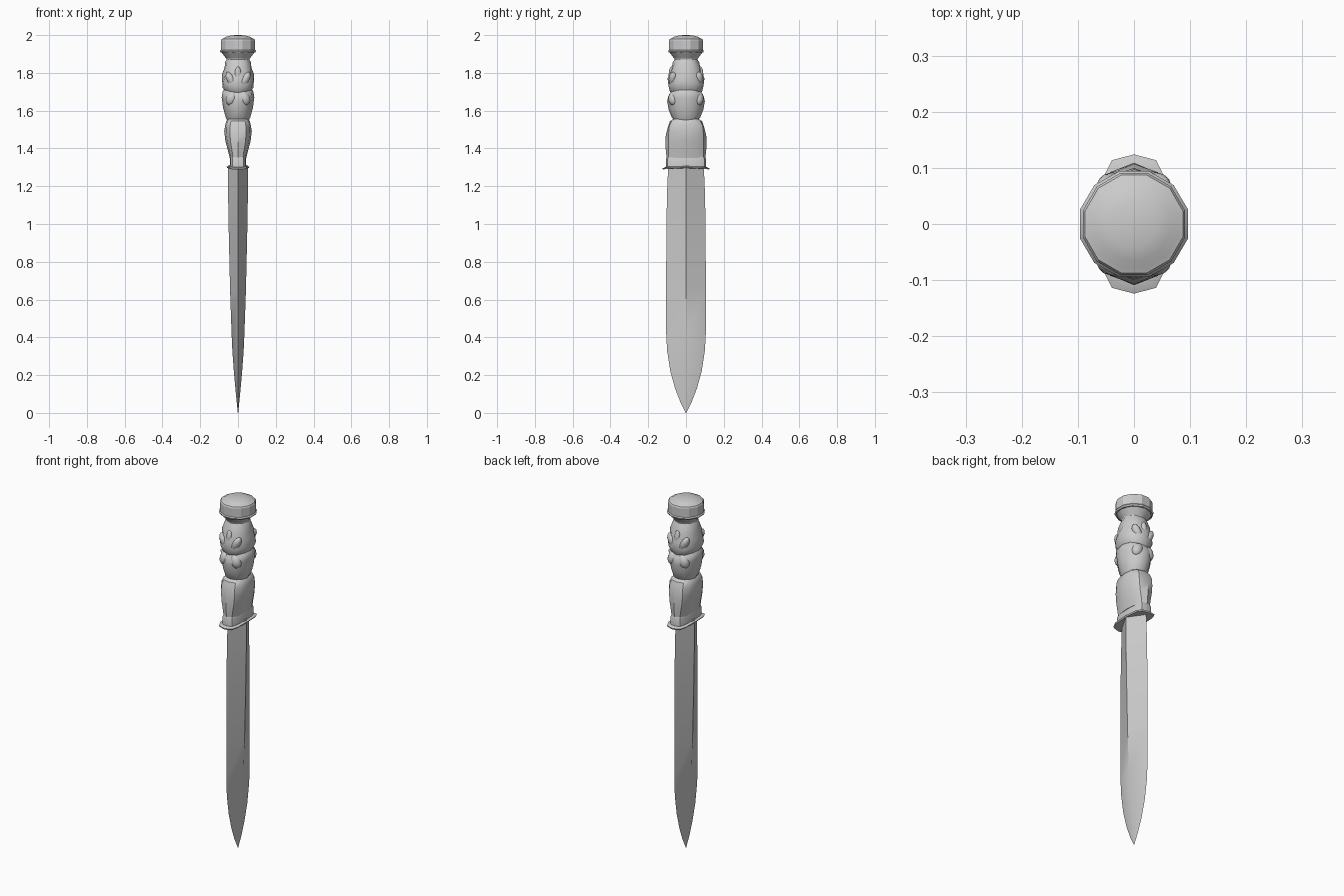
import bpy, bmesh, math

cube = bpy.data.objects.get("Cube")
if cube:
    bpy.data.objects.remove(cube)

steel = bpy.data.materials.new("grey steel")
steel.use_nodes = True
steel.diffuse_color = (0.6, 0.6, 0.6, 1)
steel.node_tree.nodes["Principled BSDF"].inputs["Base Color"].default_value = (0.6, 0.6, 0.6, 1)


def loft(name, rings, sides, square=1.0, angle=35, turn=0.0):
    """Skin rings of (z, half x, half y, ripple, dip at front and back)."""
    bm = bmesh.new()
    loops = []
    for ring in rings:
        z, rx, ry, ripple, dip = (tuple(ring) + (0, 0))[:5]
        loop = []
        for i in range(sides):
            a = math.tau * i / sides + turn
            c, s = math.cos(a), math.sin(a)
            grow = 1 + ripple * math.cos(4 * a)
            x = math.copysign(abs(c) ** square, c) * rx * grow
            y = math.copysign(abs(s) ** square, s) * ry * grow
            loop.append(bm.verts.new((x, y, z + dip * math.cos(2 * a))))
        loops.append(loop)
    for low, high in zip(loops, loops[1:]):
        for i in range(sides):
            j = (i + 1) % sides
            bm.faces.new((low[i], low[j], high[j], high[i]))
    bm.faces.new(loops[0][::-1])
    bm.faces.new(loops[-1])
    bmesh.ops.recalc_face_normals(bm, faces=bm.faces)
    mesh = bpy.data.meshes.new(name)
    bm.to_mesh(mesh)
    bm.free()
    mesh.materials.append(steel)
    obj = bpy.data.objects.new(name, mesh)
    bpy.context.collection.objects.link(obj)
    bpy.ops.object.select_all(action='DESELECT')
    obj.select_set(True)
    bpy.context.view_layer.objects.active = obj
    bpy.ops.object.shade_smooth_by_angle(angle=math.radians(angle))
    return obj


# Diamond-section blade tapering to the point
loft("blade", [(0, .001, .001), (.06, .007, .031), (.13, .014, .058),
               (.22, .022, .083), (.33, .030, .100), (.42, .034, .105),
               (.65, .042, .105), (1.0, .050, .104), (1.2, .053, .099),
               (1.31, .054, .094)], 4)

# Thin guard plate with ends that droop
loft("guard", [(1.292, .056, .122, 0, .004), (1.299, .060, .124, 0, .004),
               (1.304, .050, .108, 0, .002)], 12, .6)

# Flat collar between the guard and the lower grip
loft("collar", [(1.298, .044, .105), (1.345, .043, .105), (1.358, .038, .099)], 12, .55)

# Broad carved lower grip
loft("lower_grip", [(1.35, .044, .102), (1.38, .050, .104, .02),
                    (1.43, .064, .105, .04, .008), (1.48, .071, .104, .03, .012),
                    (1.52, .068, .098, -.02, .008), (1.545, .062, .085),
                    (1.555, .054, .068)], 12, .72)

# Rounded carved middle and upper grip, creased where they meet
loft("middle_grip", [(1.548, .056, .062), (1.565, .064, .074, .02),
                     (1.61, .076, .088, .04, .006), (1.66, .083, .096, .04, .01),
                     (1.69, .083, .095, -.02, .012), (1.71, .068, .076, 0, .008)],
     12, .9, 40)
loft("upper_grip", [(1.69, .066, .072, 0, .006), (1.712, .080, .084, .02, .01),
                    (1.74, .087, .096, -.04, .012), (1.78, .081, .092, .06, .01),
                    (1.82, .075, .082, -.05, .006), (1.855, .067, .069, .02),
                    (1.875, .058, .058)], 12, .9, 40)

# Carved brows, noses and cheeks, mirrored on the front and back
def carving(name, x, y, z, size, tilt):
    for side, label in ((-1, "front"), (1, "back")):
        bpy.ops.mesh.primitive_ico_sphere_add(subdivisions=2, radius=1,
                                              location=(x, side * y, z),
                                              rotation=(0, tilt, 0))
        obj = bpy.context.object
        obj.name = label + "_" + name
        obj.scale = size
        obj.data.materials.append(steel)
        bpy.ops.object.shade_smooth_by_angle(angle=math.radians(40))


carving("nose", 0, .076, 1.79, (.018, .016, .045), 0)
for sign, label in ((-1, "right"), (1, "left")):
    carving(label + "_brow", sign * .038, .068, 1.765, (.022, .024, .045), sign * .5)
    carving(label + "_cheek", sign * .034, .066, 1.665, (.030, .028, .040), sign * -.35)

# Flared neck and faceted pommel with a low dome
loft("pommel_neck", [(1.862, .060, .060), (1.875, .062, .062), (1.912, .090, .090)], 12, 1, 25)
loft("pommel", [(1.908, .094, .094), (1.916, .100, .098), (1.922, .094, .094),
                (1.972, .094, .094), (1.979, .090, .090), (1.982, .082, .082),
                (1.991, .066, .066), (1.997, .042, .042), (2.0, .014, .014)],
     12, 1, 25, math.radians(15))
